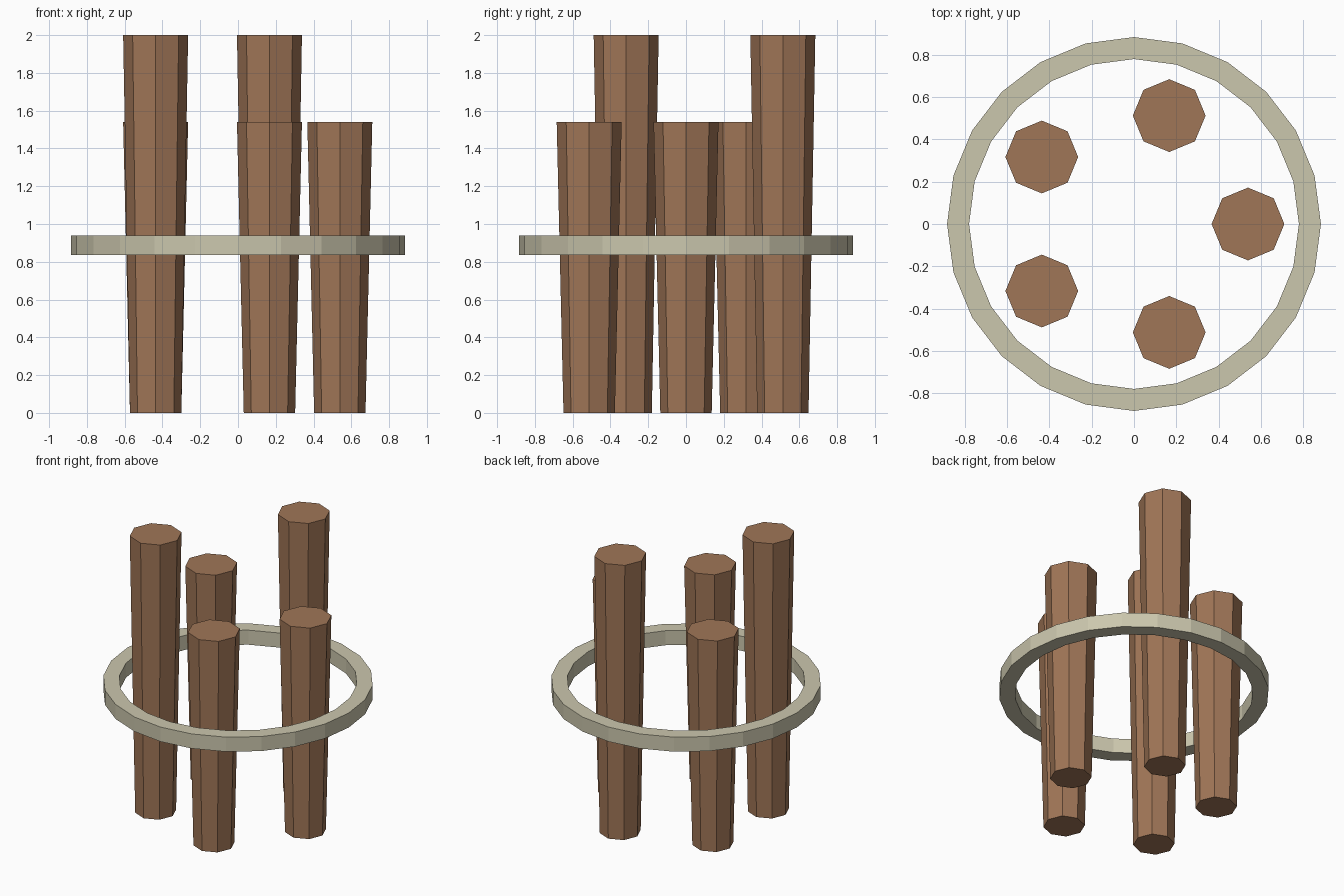
import bpy
import bmesh
from math import cos, sin, tau

cube = bpy.data.objects.get("Cube")
if cube:
    bpy.data.objects.remove(cube, do_unlink=True)


def make_material(name, colour):
    mat = bpy.data.materials.new(name)
    mat.use_nodes = True
    mat.diffuse_color = (*colour, 1)
    mat.node_tree.nodes["Principled BSDF"].inputs["Base Color"].default_value = (*colour, 1)
    return mat


wood = make_material("brown wood", (0.35, 0.18, 0.095))
rope = make_material("pale rope", (0.60, 0.57, 0.42))


def add_object(name, bm, mat):
    bmesh.ops.recalc_face_normals(bm, faces=bm.faces)
    mesh = bpy.data.meshes.new(name)
    bm.to_mesh(mesh)
    bm.free()
    mesh.materials.append(mat)
    obj = bpy.data.objects.new(name, mesh)
    bpy.context.collection.objects.link(obj)
    return obj


def circle(bm, radius, z, sides):
    return [bm.verts.new((radius * cos(tau * i / sides), radius * sin(tau * i / sides), z))
            for i in range(sides)]


def bridge(bm, a, b):
    for i in range(len(a)):
        j = (i + 1) % len(a)
        bm.faces.new((a[i], a[j], b[j], b[i]))


# Eight-sided posts, wider at the top, standing in a circle
def add_post(name, x, y, height):
    bm = bmesh.new()
    bottom = circle(bm, 0.136, 0, 8)
    top = circle(bm, 0.172, height, 8)
    bridge(bm, bottom, top)
    bm.faces.new(bottom)
    bm.faces.new(top)
    add_object(name, bm, wood).location = (x, y, 0)


SHORT, TALL = 1.54, 2.0
for i, height in enumerate((SHORT, TALL, SHORT, TALL, SHORT)):
    angle = tau * i / 5
    add_post(f"post_{i + 1}", 0.539 * cos(angle), 0.539 * sin(angle), height)

# Flat band around the posts
bm = bmesh.new()
section = ((0.884, 0.835), (0.884, 0.94), (0.78, 0.94), (0.78, 0.835))
loops = [circle(bm, radius, z, 24) for radius, z in section]
for k, loop in enumerate(loops):
    bridge(bm, loop, loops[(k + 1) % len(loops)])
add_object("binding_ring", bm, rope)
